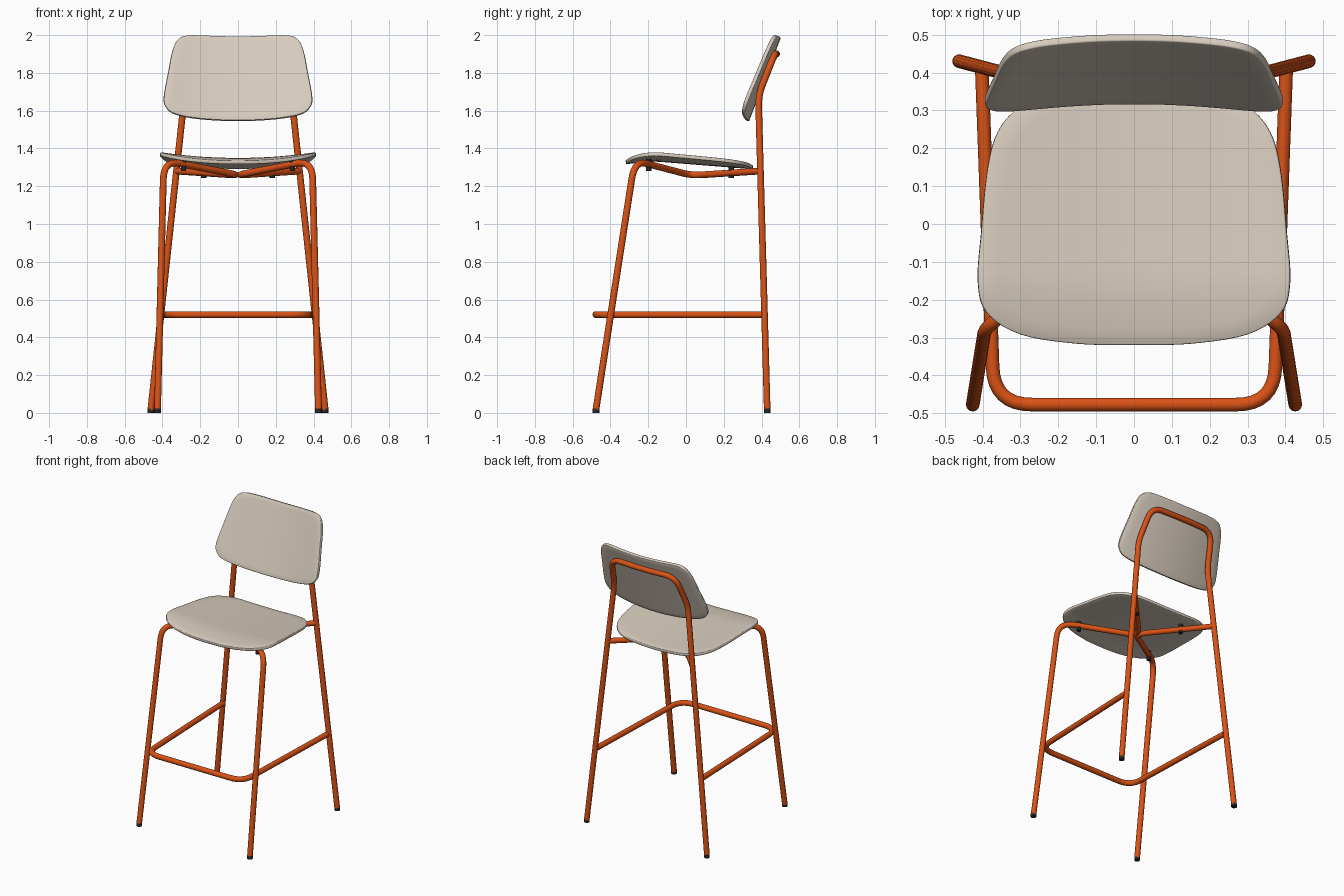
import bpy, bmesh
from math import radians
from mathutils import Vector

if "Cube" in bpy.data.objects:
    bpy.data.objects.remove(bpy.data.objects["Cube"], do_unlink=True)

TUBE = 0.018


def make_material(name, rgb):
    mat = bpy.data.materials.new(name)
    mat.use_nodes = True
    mat.diffuse_color = (*rgb, 1)
    bsdf = mat.node_tree.nodes["Principled BSDF"]
    bsdf.inputs["Base Color"].default_value = (*rgb, 1)
    bsdf.inputs["Roughness"].default_value = 0.6
    return mat


orange = make_material("orange paint", (0.70, 0.085, 0.008))
beige = make_material("beige shell", (0.68, 0.60, 0.51))
black = make_material("black rubber", (0.02, 0.02, 0.02))


def select_only(obj):
    bpy.ops.object.select_all(action="DESELECT")
    obj.select_set(True)
    bpy.context.view_layer.objects.active = obj


def tube(name, corners):
    """Bent tube; corners are (x, y, z, bend length)."""
    pts = [Vector(c[:3]) for c in corners]
    path = [pts[0]]
    for i in range(1, len(pts) - 1):
        p, bend = pts[i], corners[i][3]
        a = p + (pts[i - 1] - p).normalized() * bend
        b = p + (pts[i + 1] - p).normalized() * bend
        for k in range(9):
            t = k / 8
            path.append(a * (1 - t) ** 2 + p * 2 * t * (1 - t) + b * t * t)
    path.append(pts[-1])
    curve = bpy.data.curves.new(name, "CURVE")
    curve.dimensions = "3D"
    curve.bevel_depth = TUBE
    curve.bevel_resolution = 4
    curve.use_fill_caps = True
    spline = curve.splines.new("POLY")
    spline.points.add(len(path) - 1)
    for sp, co in zip(spline.points, path):
        sp.co = (*co, 1)
    obj = bpy.data.objects.new(name, curve)
    bpy.context.collection.objects.link(obj)
    curve.materials.append(orange)
    select_only(obj)
    bpy.ops.object.convert(target="MESH")
    bpy.ops.object.shade_smooth_by_angle(angle=radians(40))


def peg(name, x, y, bottom, top, radius):
    bpy.ops.mesh.primitive_cylinder_add(vertices=16, radius=radius, depth=top - bottom,
                                        location=(x, y, (bottom + top) / 2))
    obj = bpy.context.object
    obj.name = name
    obj.data.materials.append(black)
    bpy.ops.object.shade_smooth_by_angle(angle=radians(40))


def smooth_outline(half, steps=5):
    """Mirror a half outline in x and round it with a closed spline."""
    pts = [Vector(p) for p in half]
    pts += [Vector((-p.x, p.y)) for p in pts[-2:0:-1]]
    n, out = len(pts), []
    for i in range(n):
        a, b, c, d = (pts[(i + k - 1) % n] for k in range(4))
        for s in range(steps):
            t = s / steps
            out.append(0.5 * (2 * b + (c - a) * t + (2 * a - 5 * b + 4 * c - d) * t * t
                              + (3 * b - a - 3 * c + d) * t ** 3))
    return out


def shell(name, half, centre, surface, rings=8):
    """Curved panel: concentric rings of the outline laid on a surface."""
    outline = smooth_outline(half)
    mid = Vector(centre)
    bm = bmesh.new()
    hub = bm.verts.new(surface(*mid))
    loops = [[bm.verts.new(surface(*mid.lerp(p, k / rings))) for p in outline]
             for k in range(1, rings + 1)]
    n = len(outline)
    for i in range(n):
        j = (i + 1) % n
        bm.faces.new((hub, loops[0][j], loops[0][i]))
        for inner, outer in zip(loops, loops[1:]):
            bm.faces.new((inner[i], inner[j], outer[j], outer[i]))
    mesh = bpy.data.meshes.new(name)
    bm.to_mesh(mesh)
    bm.free()
    obj = bpy.data.objects.new(name, mesh)
    bpy.context.collection.objects.link(obj)
    mesh.materials.append(beige)
    select_only(obj)
    bpy.ops.object.shade_smooth_by_angle(angle=radians(40))
    thick = obj.modifiers.new("thickness", "SOLIDIFY")
    thick.thickness = 0.02
    thick.offset = -1
    edge = obj.modifiers.new("soft edge", "BEVEL")
    edge.width = 0.004
    edge.segments = 2
    edge.limit_method = "ANGLE"
    edge.angle_limit = radians(50)


# Seat: dished across, sloping to the back, dipping at the front lip
def seat_surface(x, y):
    d = y + 0.15
    return (x, y, 1.35 + 0.18 * x * x - (0.08 * d if d > 0 else 0.5 * d * d))


shell("seat", [(0, 0.355), (0.15, 0.35), (0.25, 0.335), (0.32, 0.295), (0.365, 0.23),
               (0.388, 0.13), (0.402, -0.02), (0.411, -0.15), (0.388, -0.235),
               (0.3, -0.292), (0.15, -0.317), (0, -0.32)], (0, 0), seat_surface)


# Backrest: leaning back, wrapped forward at the sides
def back_surface(x, z):
    return (x, 0.315 + 0.38 * (z - 1.55) - 0.3 * x * x, z)


shell("backrest", [(0, 1.994), (0.15, 1.998), (0.26, 2.0), (0.315, 1.98), (0.345, 1.92),
                   (0.365, 1.82), (0.39, 1.68), (0.38, 1.625), (0.33, 1.585),
                   (0.2, 1.56), (0, 1.55)], (0, 1.77), back_surface)

# Rear legs and back loop in one bent tube
side = [(0.462, 0.43, 0.015, 0), (0.283, 0.383, 1.68, 0.06), (0.245, 0.47, 1.902, 0.08)]
tube("rear_frame", side + [(0, 0.482, 1.9, 0.1)]
     + [(-x, y, z, b) for x, y, z, b in reversed(side)])

# Footrest hoop
rail = [(0.402, 0.41, 0.52, 0), (0.37, -0.477, 0.52, 0.1)]
tube("footrest", rail + [(-x, y, z, b) for x, y, z, b in reversed(rail)])

for s, label in ((1, "left"), (-1, "right")):
    # Front leg bends under the seat, meets the middle and returns to the rear leg
    tube(label + "_front_leg", [(s * 0.426, -0.477, 0.015, 0), (s * 0.393, -0.272, 1.336, 0.1),
                                (s * -0.015, 0.03, 1.257, 0.08), (s * 0.325, 0.393, 1.28, 0)])
    # Rubber feet
    peg(label + "_front_foot", s * 0.426, -0.477, 0, 0.022, TUBE)
    peg(label + "_rear_foot", s * 0.462, 0.43, 0, 0.022, TUBE)
    # Seat fixings through the tubes
    peg(label + "_front_fixing", s * 0.288, -0.197, 1.28, 1.345, 0.014)
    peg(label + "_rear_fixing", s * 0.182, 0.24, 1.243, 1.305, 0.014)
